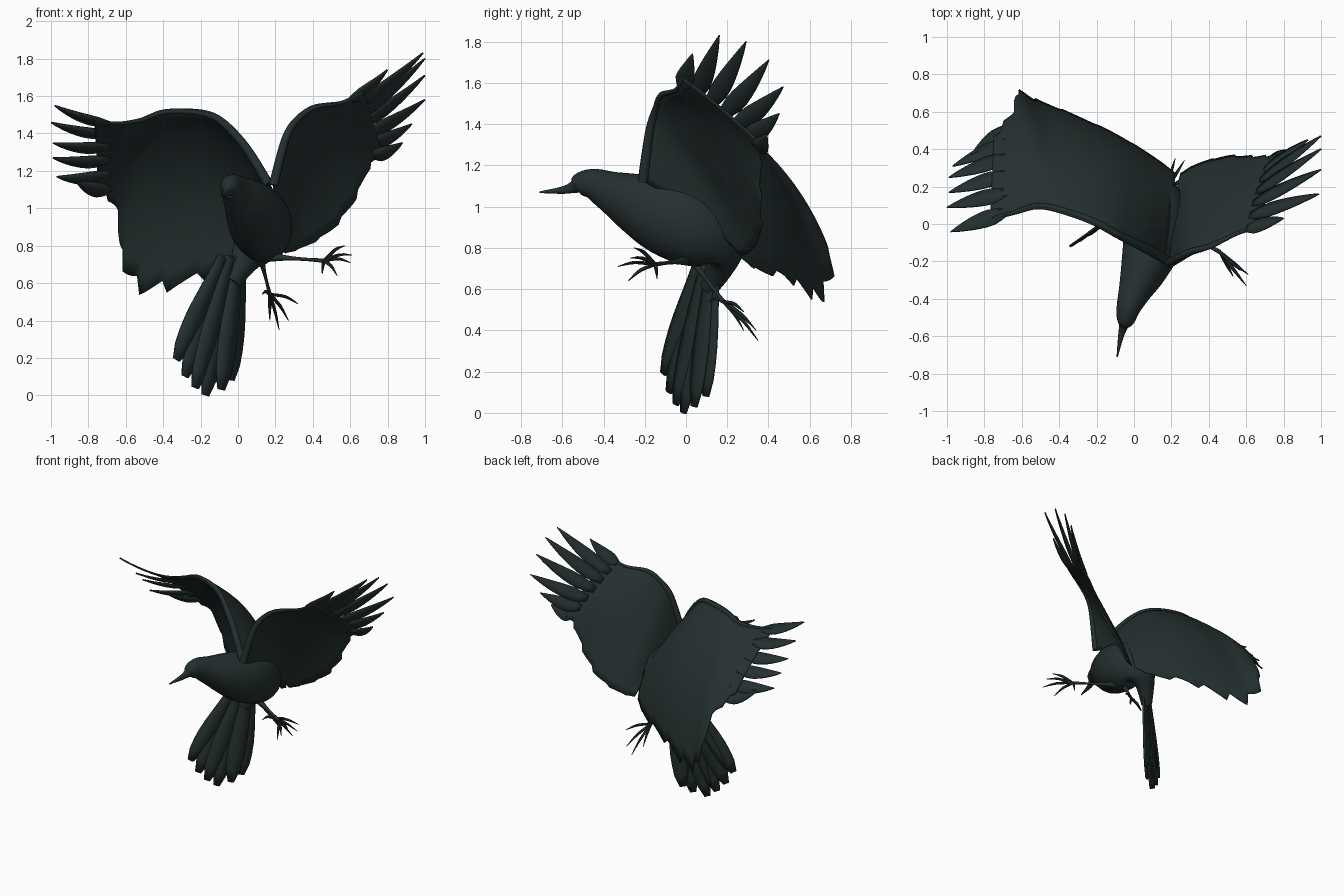
import bpy
import bmesh
from math import cos, sin, pi
from mathutils import Vector

start_cube = bpy.data.objects.get("Cube")
if start_cube:
    bpy.data.objects.remove(start_cube)

plumage = bpy.data.materials.new("dark teal black")
plumage.use_nodes = True
COLOUR = (.018, .029, .029, 1)
plumage.diffuse_color = COLOUR
plumage.node_tree.nodes["Principled BSDF"].inputs["Base Color"].default_value = COLOUR


def finish(name, bm, thickness=0):
    """Turn a bmesh into a smooth-shaded object, with optional thickness."""
    bmesh.ops.recalc_face_normals(bm, faces=bm.faces)
    mesh = bpy.data.meshes.new(name)
    bm.to_mesh(mesh)
    bm.free()
    mesh.materials.append(plumage)
    obj = bpy.data.objects.new(name, mesh)
    bpy.context.collection.objects.link(obj)
    if thickness:
        solid = obj.modifiers.new("thickness", 'SOLIDIFY')
        solid.thickness = thickness
        solid.offset = 0
    bpy.ops.object.select_all(action='DESELECT')
    obj.select_set(True)
    bpy.context.view_layer.objects.active = obj
    bpy.ops.object.shade_smooth_by_angle(angle=pi / 4)


def sample(points, t):
    """Smooth interpolation through a list of equally spaced stations."""
    last = len(points) - 1
    i = min(int(t), last - 1)
    f = t - i
    b, c = Vector(points[i]), Vector(points[i + 1])
    a = Vector(points[i - 1]) if i > 0 else b * 2 - c
    d = Vector(points[i + 2]) if i + 2 <= last else c * 2 - b
    return (b * 2 + (c - a) * f + (a * 2 - b * 5 + c * 4 - d) * f ** 2
            + (b * 3 - a - c * 3 + d) * f ** 3) / 2


def bridge(bm, rows, closed=False):
    """Join neighbouring rows of vertices with quads."""
    for row, following in zip(rows, rows[1:]):
        count = len(row)
        for j in range(count if closed else count - 1):
            k = (j + 1) % count
            bm.faces.new((row[j], row[k], following[k], following[j]))


def tube(bm, stations, sides, steps, flatten=1):
    """Round tube through stations of x, y, z, radius."""
    rows = []
    total = (len(stations) - 1) * steps
    path = [sample(stations, n / steps) for n in range(total + 1)]
    for n, station in enumerate(path):
        ahead, behind = path[min(n + 1, total)], path[max(n - 1, 0)]
        along = (ahead - behind).to_3d().normalized()
        side = along.cross(Vector((0, 0, 1))).normalized()
        up = side.cross(along)
        centre, radius = station.to_3d(), station[3]
        rows.append([bm.verts.new(centre + side * (radius * flatten * cos(a)) + up * (radius * sin(a)))
                     for a in (2 * pi * j / sides for j in range(sides))])
    bridge(bm, rows, closed=True)
    bm.faces.new(rows[0])
    bm.faces.new(rows[-1])


POINTED = (.5, .8, 1, 1, .9, .75, .55, .32, .03)
ROUNDED = (.55, .62, .72, .84, .95, 1, .95, .8, .35)


def feather(bm, root, tip, across, width, outline, sag=0):
    """Flat blade from root to tip with a slightly raised quill."""
    along = (tip - root).normalized()
    across = (across - along * across.dot(along)).normalized()
    ridge = along.cross(across) * width * .03
    rows = []
    for n, amount in enumerate(outline):
        t = n / (len(outline) - 1)
        centre = root.lerp(tip, t) - Vector((0, 0, 4 * sag * t * (1 - t)))
        half = across * (amount * width / 2)
        rows.append([bm.verts.new(p) for p in (centre - half, centre + ridge, centre + half)])
    bridge(bm, rows)


def wing(name, stations, bulge, tips, notch):
    """Cambered wing: each station holds leading point, trailing point, camber."""
    bulge = Vector(bulge).normalized()
    last = len(stations) - 1

    def surface(t, v):
        s = sample(stations, t)
        lead, trail = Vector(s[:3]), Vector(s[3:6])
        return lead.lerp(trail, v) + bulge * (s[6] * 4 * v * (1 - v))

    # Vane with a sawtooth trailing edge towards the tip
    bm = bmesh.new()
    spans, chords, tooth = last * 6, 14, 5
    rows = []
    for i in range(spans + 1):
        reach = 1 + notch * (i / spans) * ((i % tooth) / tooth - .3)
        rows.append([bm.verts.new(surface(last * i / spans, reach * j / chords))
                     for j in range(chords + 1)])
    bridge(bm, rows)

    # Spread finger feathers
    for i, tip in enumerate(tips):
        v = .04 + .9 * i / (len(tips) - 1)
        root = surface(last - .6, v)
        across = surface(last, min(v + .1, 1)) - surface(last, v - .04)
        feather(bm, root, Vector(tip), across, .095, POINTED, sag=.015)
    finish(name, bm, .008)

    # Fleshy leading edge
    bm = bmesh.new()
    edge = []
    for i in range(last * 2 + 1):
        radius = .02 * (1 - i / (last * 2)) + .006
        edge.append((*surface(i / 2, .02), radius))
    tube(bm, edge, 10, 3)
    finish(name + "_leading_edge", bm)


# Body, head and beak in one loft
bm = bmesh.new()
tube(bm, [
    (-.09, -.71, 1.07, .004), (-.07, -.6, 1.08, .018), (-.055, -.545, 1.095, .03),
    (-.045, -.515, 1.11, .056), (-.03, -.45, 1.11, .075), (0, -.37, 1.075, .1),
    (.05, -.25, 1.02, .145), (.1, -.1, .95, .185), (.13, .05, .89, .185),
    (.1, .17, .82, .14), (.04, .17, .73, .085), (-.03, .11, .6, .045),
], 24, 4, .86)
finish("body", bm)

# Wings
wing("left_wing", [
    (.19, -.22, 1.13, .25, .27, .76, .03),
    (.25, -.19, 1.37, .34, .32, .79, .05),
    (.31, -.16, 1.48, .49, .36, .88, .05),
    (.41, -.13, 1.55, .61, .36, 1.03, .05),
    (.55, -.06, 1.57, .7, .36, 1.22, .03),
    (.67, -.02, 1.63, .77, .37, 1.3, .01),
], (-.3, .7, .5), [
    (.8, .03, 1.74), (.99, .16, 1.83), (1, .29, 1.8), (1, .4, 1.71),
    (1, .47, 1.58), (.93, .45, 1.45), (.88, .39, 1.35),
], .06)

wing("right_wing", [
    (.16, -.2, 1.13, .22, .27, .75, .12),
    (.04, -.14, 1.33, .1, .36, .69, .14),
    (-.1, -.07, 1.48, -.1, .48, .67, .15),
    (-.23, .0, 1.525, -.34, .59, .6, .15),
    (-.4, .06, 1.525, -.52, .66, .59, .13),
    (-.52, .08, 1.48, -.62, .7, .75, .1),
    (-.64, .05, 1.46, -.65, .59, 1.0, .055),
    (-.77, .02, 1.47, -.75, .46, 1.13, .02),
], (.1, .7, .7), [
    (-.98, -.04, 1.55), (-1, .09, 1.46), (-.99, .17, 1.35),
    (-.99, .25, 1.27), (-.97, .31, 1.17), (-.87, .37, 1.15),
], .14)

# Tail fan
bm = bmesh.new()
fan = Vector((.8, .55, 0))
tail_tips = [(-.33, -.11, .19), (-.28, -.09, .1), (-.23, -.05, .04),
             (-.17, -.02, 0), (-.09, .04, .03), (-.035, .09, .08)]
for i, tip in enumerate(tail_tips):
    spread = i / (len(tail_tips) - 1) - .5
    layer = Vector((-.55, .83, 0)) * (.008 * (i % 2))
    root = Vector((-.03, .1, .74)) + fan * spread * .13
    feather(bm, root + layer, Vector(tip) + layer, fan, .12, ROUNDED)
finish("tail", bm, .012)


def leg(name, hip, ankle, toes):
    """Thin shank with slender curved toes."""
    bm = bmesh.new()
    hip, ankle = Vector(hip), Vector(ankle)
    tube(bm, [(*hip, .025), (*hip.lerp(ankle, .35), .012),
              (*hip.lerp(ankle, .7), .009), (*ankle, .012)], 8, 3)
    for tip in toes:
        tip = Vector(tip)
        knuckle = ankle.lerp(tip, .55) + Vector((0, 0, .015))
        tube(bm, [(*ankle, .009), (*knuckle, .009), (*tip, .002)], 6, 3)
    finish(name, bm)


leg("left_leg", (.18, .0, .74), (.46, -.15, .72), [
    (.6, -.33, .71), (.57, -.25, .8), (.53, -.28, .64), (.61, -.27, .75), (.45, -.14, .65)])
leg("right_leg", (.12, .03, .74), (.17, .18, .54), [
    (.22, .35, .35), (.27, .34, .4), (.32, .28, .49), (.17, .28, .4), (.13, .11, .54)])
